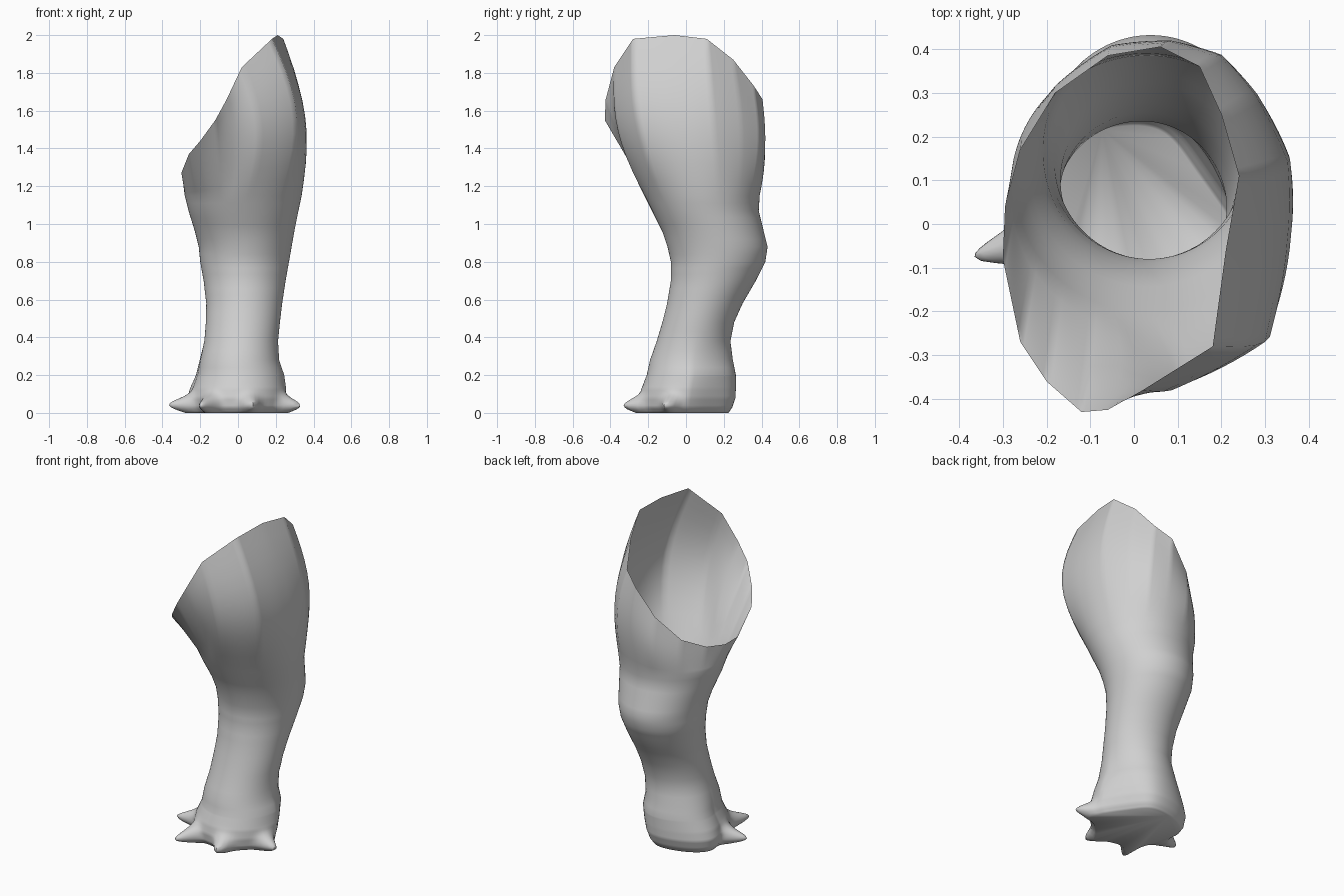
import bpy, bmesh, math
from mathutils import Vector

cube = bpy.data.objects.get("Cube")
if cube:
    bpy.data.objects.remove(cube, do_unlink=True)

skin = bpy.data.materials.new("plain grey")
skin.use_nodes = True
grey = (0.63, 0.63, 0.63, 1)
skin.diffuse_color = grey
skin.node_tree.nodes["Principled BSDF"].inputs["Base Color"].default_value = grey

# Slanted open rim of the thigh, counter-clockwise from above:
# position, then how far the thigh swells sideways below that point
rim_points = [Vector(p) for p in (
    (-.30, -.08, 1.27, 0, 0), (-.26, -.27, 1.37, 0, 0), (-.20, -.36, 1.44, 0, 0),
    (-.12, -.43, 1.55, 0, 0), (-.06, -.425, 1.66, .03, -.01), (.02, -.38, 1.83, .07, -.06),
    (.18, -.28, 1.98, .1, -.05), (.21, -.06, 2.0, .08, -.02), (.24, .11, 1.98, .07, 0),
    (.20, .25, 1.87, .045, .03), (.15, .36, 1.73, .03, .035), (.06, .405, 1.66, .01, .025),
    (-.06, .385, 1.5, 0, .025), (-.18, .30, 1.36, 0, .01), (-.26, .17, 1.29, 0, 0),
    (-.295, .04, 1.265, 0, 0))]
SUB = 8
rim = [p.lerp(q, k / SUB)
       for p, q in zip(rim_points, rim_points[1:] + rim_points[:1]) for k in range(SUB)]
angles = [math.atan2(p[1] / .42, p[0] / .28) for p in rim]

# Leg sections: height, right, left, front, back
sections = [Vector(s) for s in (
    (0, -.22, .22, -.215, .225), (.03, -.24, .245, -.24, .245),
    (.08, -.25, .255, -.245, .262), (.13, -.24, .255, -.235, .264),
    (.2, -.215, .245, -.208, .264), (.28, -.2, .218, -.19, .248),
    (.38, -.178, .212, -.155, .235), (.48, -.17, .222, -.125, .255),
    (.58, -.168, .234, -.1, .3), (.7, -.182, .252, -.08, .37),
    (.8, -.2, .27, -.08, .42), (.88, -.208, .284, -.098, .432),
    (.96, -.228, .298, -.125, .412), (1.07, -.262, .32, -.18, .385),
    (1.15, -.282, .337, -.22, .39))]

# Toes: a point inside the foot and the tip
toes = [(Vector(a), Vector(b)) for a, b in (
    ((-.1, 0, .042), (-.365, -.075, .042)),
    ((-.1, -.1, .042), (-.2, -.33, .04)),
    ((.04, -.1, .042), (.08, -.33, .04)),
    ((.1, -.03, .042), (.335, -.11, .04)))]


def pull_toes(p):
    """Draw the foot wall out into blunt pointed toes."""
    for root, tip in toes:
        axis = (tip - root).normalized()
        offset = p - root
        if offset.dot(axis) <= 0:
            continue
        across = offset - axis * offset.dot(axis)
        bell = math.exp(-(across.xy.length / .043) ** 2 - ((p.z - tip.z) / .045) ** 2)
        p = p + axis * ((tip - p).dot(axis) * bell)
    return p


def section(z, x0, x1, y0, y1):
    """Oval loop, with the heel leaning to one side low on the foot."""
    lean = .55 * max(0, 1 - z / .4)
    loop = []
    for a in angles:
        c, s = math.cos(a), math.sin(a)
        x = (x0 + x1) / 2 + (x1 - x0) / 2 * c * (1 - lean * c * max(0, s))
        p = Vector((x, (y0 + y1) / 2 + (y1 - y0) / 2 * s, z))
        loop.append(pull_toes(p) if z < .25 else p)
    return loop


# Foot and shin, with finer rows around the toes
rings = []
for low, high in zip(sections, sections[1:]):
    rows = math.ceil((high[0] - low[0]) / (.01 if low[0] < .15 else .05))
    rings += [section(*low.lerp(high, k / rows)) for k in range(rows)]
base = section(*sections[-1])

# Thigh: blend from the top section to the rim, swelling on the tall side
STEPS = 10
for step in range(STEPS + 1):
    t = step / STEPS
    bulge = math.sin(math.pi * t)
    rings.append([low.lerp(Vector(high[:3]), t) + Vector((high[3], high[4], 0)) * bulge
                  for low, high in zip(base, rim)])

# Skin the loops into one open-topped shell with a flat sole
bm = bmesh.new()
loops = [[bm.verts.new(p) for p in ring] for ring in rings]
count = len(rim)
for low, high in zip(loops, loops[1:]):
    for i in range(count):
        j = (i + 1) % count
        bm.faces.new((low[i], low[j], high[j], high[i]))
bm.faces.new(loops[0][::-1])
mesh = bpy.data.meshes.new("leg")
bm.to_mesh(mesh)
bm.free()
leg = bpy.data.objects.new("leg", mesh)
bpy.context.collection.objects.link(leg)
mesh.materials.append(skin)
bpy.ops.object.select_all(action='DESELECT')
leg.select_set(True)
bpy.context.view_layer.objects.active = leg
bpy.ops.object.shade_smooth_by_angle(angle=math.radians(60))
